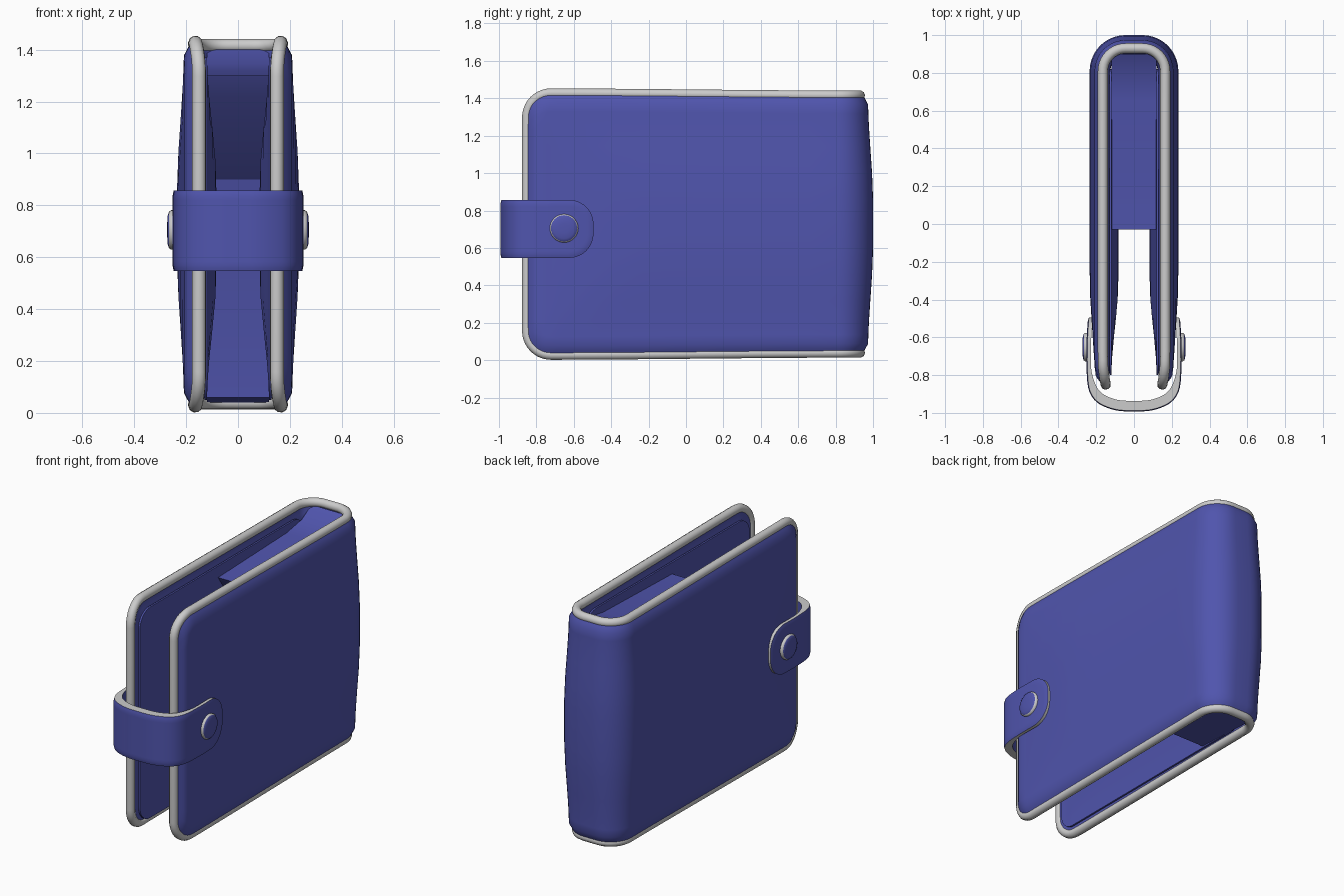
import bpy, bmesh, math
from mathutils import Vector

if "Cube" in bpy.data.objects:
    bpy.data.objects.remove(bpy.data.objects["Cube"])

blue = bpy.data.materials.new("blue_leather")
blue.diffuse_color = (0.08, 0.09, 0.42, 1)
blue.use_nodes = True
blue.node_tree.nodes["Principled BSDF"].inputs["Base Color"].default_value = blue.diffuse_color
grey = bpy.data.materials.new("pale_edge")
grey.diffuse_color = (0.62, 0.62, 0.60, 1)
grey.use_nodes = True
grey.node_tree.nodes["Principled BSDF"].inputs["Base Color"].default_value = grey.diffuse_color


def finish(name, bm, angle=30, mirror=False):
    bmesh.ops.recalc_face_normals(bm, faces=bm.faces)
    me = bpy.data.meshes.new(name)
    bm.to_mesh(me)
    bm.free()
    me.materials.append(blue)
    me.materials.append(grey)
    ob = bpy.data.objects.new(name, me)
    bpy.context.collection.objects.link(ob)
    bpy.ops.object.select_all(action='DESELECT')
    ob.select_set(True)
    bpy.context.view_layer.objects.active = ob
    bpy.ops.object.shade_smooth_by_angle(angle=math.radians(angle))
    if mirror:
        ob.modifiers.new("mirror", 'MIRROR')
    return ob


def chaikin(pts, n=3):
    for _ in range(n):
        out = [pts[0]]
        for a, b in zip(pts, pts[1:]):
            out += [a.lerp(b, 0.25), a.lerp(b, 0.75)]
        pts = out + [pts[-1]]
    return pts


def smooth(t):
    t = min(max(t, 0), 1)
    return t * t * (3 - 2 * t)


def sheet(name, path, z0, z1, r, offsets, taper=0, mirror=False):
    """Bend a rounded-rectangle slab along a plan path; returns its outline."""
    n = len(path)
    tans = [(path[min(i + 1, n - 1)] - path[max(i - 1, 0)]).normalized() for i in range(n)]
    arc = [0]
    for a, b in zip(path, path[1:]):
        arc.append(arc[-1] + (b - a).length)
    L, H = arc[-1], z1 - z0

    def at(s):
        i = 0
        while i < n - 2 and arc[i + 1] < s:
            i += 1
        f = (s - arc[i]) / (arc[i + 1] - arc[i])
        t = tans[i].lerp(tans[i + 1], f).normalized()
        return path[i].lerp(path[i + 1], f), Vector((t.y, -t.x))

    ends = [r * (1 - math.cos(math.pi / 2 * k / 10)) for k in range(11)]
    cols = ends + [a for a in arc if r + .01 < a < L - r - .01] + [L - e for e in reversed(ends)]
    half = [0, .015, .035, .07, .12, .2, .3, .4]
    rows = half + [.5] + [1 - h for h in reversed(half)]
    bm = bmesh.new()
    outer, inner, low, high = [], [], [], []
    for s in cols:
        p, nrm = at(s)
        d = max(r - s, r - (L - s), 0)
        cut = r - math.sqrt(max(r * r - d * d, 0))
        tp = taper * smooth((p.y + .85) / 1.8)
        co, ci = [], []
        for t in rows:
            z = cut + t * (H - 2 * cut)
            qx, qz = abs(s - L / 2) - (L / 2 - r), abs(z - H / 2) - (H / 2 - r)
            e = r - math.hypot(max(qx, 0), max(qz, 0)) - min(max(qx, qz), 0)
            zz = z0 + z + tp * (1 - 2 * z / H)
            for off, col in zip(offsets(max(e, 0), p), (co, ci)):
                q = p + nrm * off
                col.append(bm.verts.new((q.x, q.y, zz)))
        outer.append(co)
        inner.append(ci)
        low.append((p.x, p.y, z0 + cut + tp))
        high.append((p.x, p.y, z1 - cut - tp))
    m, k = len(cols), len(rows)
    for g in (outer, inner):
        for i in range(m - 1):
            for j in range(k - 1):
                bm.faces.new((g[i][j], g[i + 1][j], g[i + 1][j + 1], g[i][j + 1]))
    # edge band between the two faces
    ring = [(i, 0) for i in range(m)] + [(m - 1, j) for j in range(1, k)]
    ring += [(i, k - 1) for i in range(m - 2, -1, -1)] + [(0, j) for j in range(k - 2, 0, -1)]
    for a, b in zip(ring, ring[1:] + ring[:1]):
        f = bm.faces.new((outer[a[0]][a[1]], outer[b[0]][b[1]], inner[b[0]][b[1]], inner[a[0]][a[1]]))
        f.material_index = 1
    finish(name, bm, 30, mirror)
    return low + high[::-1]


# Folded cover
side = [Vector((.150, -.85)), Vector((.157, -.81)), Vector((.163, -.76)), Vector((.165, -.68))]
side += [Vector((.165, -.68 + 1.49 * i / 10)) for i in range(1, 10)]
side += [Vector((.045 + .12 * math.cos(a), .81 + .12 * math.sin(a)))
         for a in [math.pi / 2 * i / 10 for i in range(11)]]
plan = side + [Vector((-p.x, p.y)) for p in reversed(side)]


def cover_off(e, p):
    out = .018 + .026 * min(e / .05, 1) + .026 * smooth((e - .03) / .55)
    return out, -.018 - .022 * smooth(e / .12)


outline = sheet("cover", plan, .028, 1.427, .13, cover_off, taper=.012)

# Pale rounded piping around the cover edge
cu = bpy.data.curves.new("piping", 'CURVE')
cu.dimensions = '3D'
cu.bevel_depth = .027
cu.bevel_resolution = 3
sp = cu.splines.new('POLY')
sp.points.add(len(outline) - 1)
for q, c in zip(sp.points, outline):
    q.co = (*c, 1)
sp.use_cyclic_u = True
cu.materials.append(grey)
bpy.context.collection.objects.link(bpy.data.objects.new("piping", cu))

# Inner pocket panels, bulging towards the middle
pocket = [Vector((.125, -.80 + 1.62 * i / 16)) for i in range(17)]
sheet("inner_pocket", pocket, .05, 1.37, .1,
      lambda e, p: (.005, -.006 - .036 * smooth(e / .5)), mirror=True)
bpy.data.objects["inner_pocket"].data.materials[1] = blue

# Lining filling the fold
bm = bmesh.new()
prof = [(.90, 1.40), (.80, 1.345), (.65, 1.32), (-.03, 1.30), (.02, 1.22), (.35, .9),
        (.45, .5), (.48, .06), (.90, .04)]
face = bm.faces.new([bm.verts.new((-.12, y, z)) for y, z in prof])
ext = bmesh.ops.extrude_face_region(bm, geom=[face])
bmesh.ops.translate(bm, vec=(.24, 0, 0),
                    verts=[v for v in ext['geom'] if isinstance(v, bmesh.types.BMVert)])
finish("fold_lining", bm)

# Closing strap
right = [Vector(c) for c in ((.232, -.495), (.240, -.62), (.241, -.80), (.205, -.915), (.10, -.962), (0, -.965))]
strap = chaikin([Vector((-p.x, p.y)) for p in right] + right[-2::-1])


def strap_off(e, p):
    h = .012 + .016 * smooth((-.75 - p.y) / .2)
    return h - .005 + .005 * min(e / .02, 1), -h


sheet("strap", strap, .547, .857, .13, strap_off)

# Snap buttons
bm = bmesh.new()
rings = []
for rad, x in ((.076, .235), (.076, .258), (.070, .266), (.055, .271), (.025, .273)):
    rings.append([bm.verts.new((x, -.652 + rad * math.cos(a), .705 + rad * math.sin(a)))
                  for a in [math.tau * i / 32 for i in range(32)]])
for n, (a, b) in enumerate(zip(rings, rings[1:])):
    for i in range(32):
        j = (i + 1) % 32
        bm.faces.new((a[i], a[j], b[j], b[i])).material_index = 1 if n < 2 else 0
bm.faces.new(rings[-1])
bm.faces.new(rings[0])
finish("snap_button", bm, 40, mirror=True)
